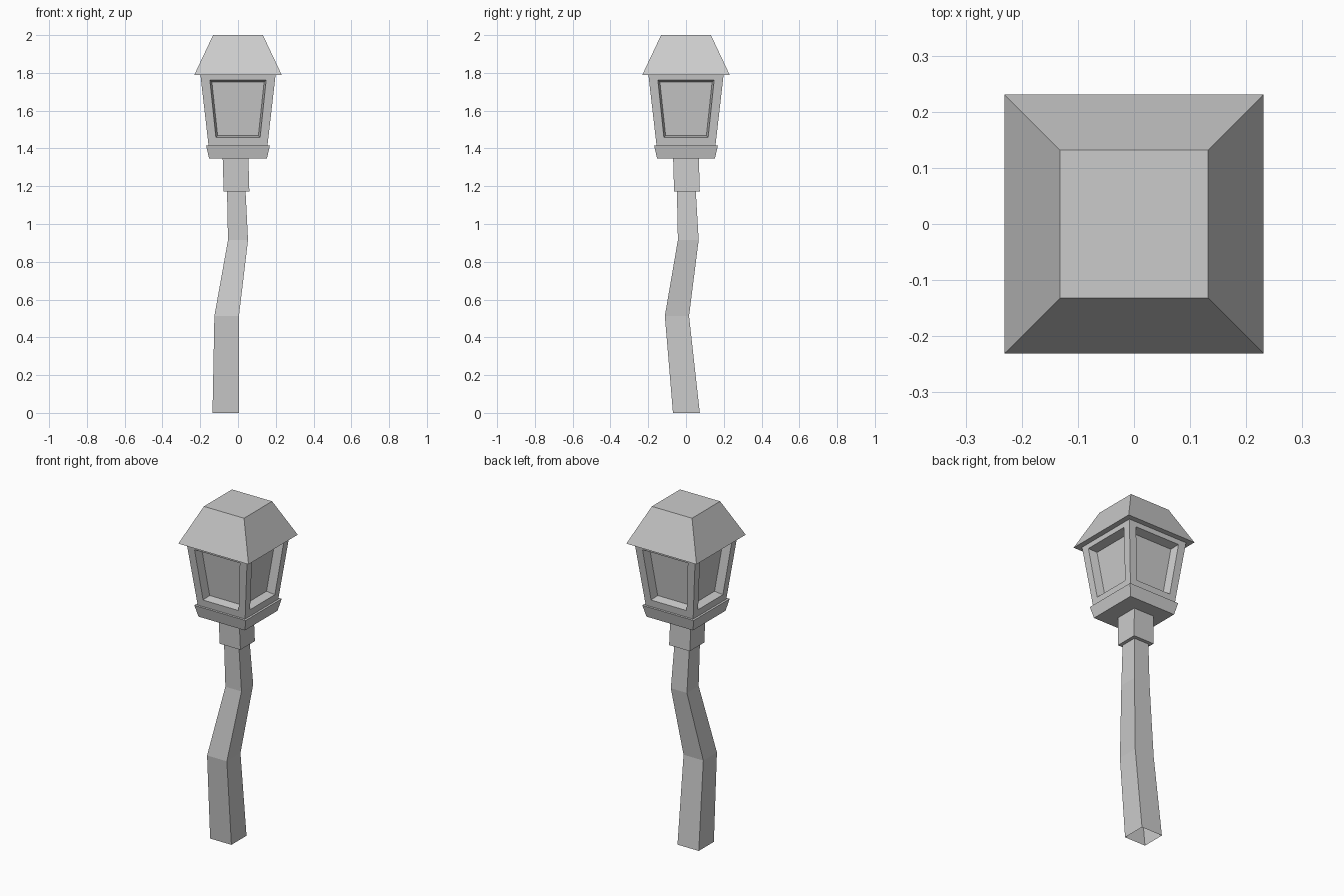
import bpy
from math import radians
from mathutils import Matrix, Vector

if "Cube" in bpy.data.objects:
    bpy.data.objects.remove(bpy.data.objects["Cube"])


def make(name, verts, faces):
    mesh = bpy.data.meshes.new(name)
    mesh.from_pydata(verts, [], faces)
    mesh.update()
    obj = bpy.data.objects.new(name, mesh)
    bpy.context.collection.objects.link(obj)
    return obj


def loft(name, rings, bottom=True, top=True):
    """Square tube through rings of (centre x, centre y, z, half width x, half width y)."""
    verts, faces = [], []
    for cx, cy, z, hx, hy in rings:
        for sx, sy in ((-1, -1), (1, -1), (1, 1), (-1, 1)):
            verts.append((cx + sx * hx, cy + sy * hy, z))
    for r in range(len(rings) - 1):
        for i in range(4):
            a, b = r * 4 + i, r * 4 + (i + 1) % 4
            faces.append((a, b, b + 4, a + 4))
    if bottom:
        faces.append((3, 2, 1, 0))
    if top:
        n = len(verts)
        faces.append((n - 4, n - 3, n - 2, n - 1))
    return make(name, verts, faces)


# Crooked post, open at the foot
loft("post", [
    (-0.065, 0.002, 0.00, 0.070, 0.071),
    (-0.060, -0.048, 0.513, 0.065, 0.064),
    (0.000, 0.012, 0.915, 0.053, 0.055),
    (-0.009, 0.002, 1.172, 0.049, 0.050),
], bottom=False, top=False)

# Collar and lantern base
loft("collar", [(-0.008, 0.005, 1.172, 0.068, 0.068),
                (-0.013, 0.000, 1.347, 0.068, 0.068)])
loft("lantern_base", [(0, 0, 1.347, 0.153, 0.153),
                      (0, 0, 1.416, 0.169, 0.169)])

# Roof
loft("roof", [(0, 0, 1.79, 0.231, 0.231),
              (0, 0, 2.0, 0.132, 0.132)])

# Lantern body: four tapered walls, each with a recessed window
Z0, Z1, H0, H1, DEPTH = 1.416, 1.79, 0.156, 0.199, 0.05


def wall_y(z):
    return -(H0 + (z - Z0) * (H1 - H0) / (Z1 - Z0))


def quad(w0, z0, w1, z1, depth=0.0):
    y0, y1 = wall_y(z0) + depth, wall_y(z1) + depth
    return [Vector(p) for p in ((-w0, y0, z0), (w0, y0, z0), (w1, y1, z1), (-w1, y1, z1))]


wall = (quad(H0, Z0, H1, Z1)
        + quad(0.117, 1.458, 0.149, 1.762)
        + quad(0.108, 1.469, 0.138, 1.751, DEPTH))
verts, faces = [], []
for k in range(4):
    turn = Matrix.Rotation(radians(90 * k), 3, 'Z')
    o = len(verts)
    verts += [turn @ v for v in wall]
    for r in (0, 4):
        for i in range(4):
            j = (i + 1) % 4
            faces.append((o + r + i, o + r + j, o + r + 4 + j, o + r + 4 + i))
    faces.append((o + 8, o + 9, o + 10, o + 11))
make("lantern_body", verts, faces)
